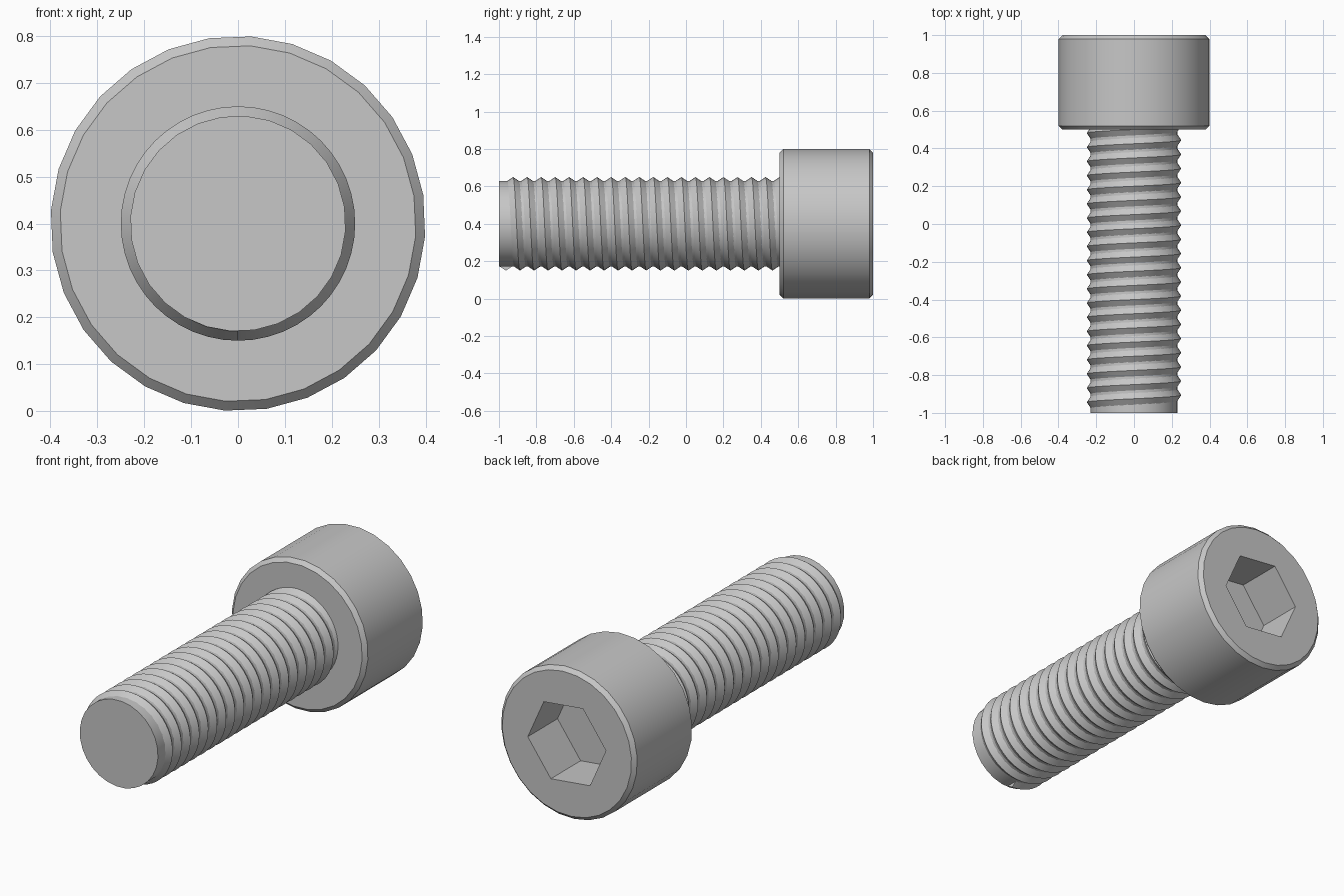
import bpy, bmesh
from math import sin, cos, pi, radians

CENTRE_Z = 0.4
SIDES = 28
PITCH = 0.075

cube = bpy.data.objects.get("Cube")
if cube:
    bpy.data.objects.remove(cube, do_unlink=True)

steel = bpy.data.materials.new("steel_grey")
steel.use_nodes = True
colour = (0.57, 0.57, 0.57, 1)
steel.diffuse_color = colour
steel.node_tree.nodes["Principled BSDF"].inputs["Base Color"].default_value = colour


def polar(radius, angle, y):
    """Point around the screw axis; the angle runs from the top towards +x."""
    return (radius * sin(angle), y, CENTRE_Z + radius * cos(angle))


def ring(bm, radius, y, sides=SIDES, turn=radians(4)):
    return [bm.verts.new(polar(radius, turn + 2 * pi * i / sides, y))
            for i in range(sides)]


def bridge(bm, a, b):
    n = len(a)
    for i in range(n):
        j = (i + 1) % n
        bm.faces.new((a[i], a[j], b[j], b[i]))


def finish(bm, name):
    bmesh.ops.recalc_face_normals(bm, faces=bm.faces)
    mesh = bpy.data.meshes.new(name)
    bm.to_mesh(mesh)
    bm.free()
    mesh.materials.append(steel)
    obj = bpy.data.objects.new(name, mesh)
    bpy.context.collection.objects.link(obj)
    bpy.ops.object.select_all(action='DESELECT')
    obj.select_set(True)
    bpy.context.view_layer.objects.active = obj
    bpy.ops.object.shade_smooth_by_angle(angle=radians(30))
    return obj


# Chamfered cylindrical head with a hexagonal socket
bm = bmesh.new()
profile = [(0.38, 0.5), (0.4, 0.52), (0.4, 0.98), (0.38, 1.0)]
rings = [ring(bm, r, y) for r, y in profile]
for a, b in zip(rings, rings[1:]):
    bridge(bm, a, b)
bm.faces.new(rings[0])
rim, floor = [ring(bm, 0.231, y, 6, radians(36)) for y in (1.0, 0.75)]
bridge(bm, rim, floor)
bm.faces.new(floor)
border = [bm.edges.get((loop[i - 1], loop[i]))
          for loop in (rings[-1], rim) for i in range(len(loop))]
bmesh.ops.triangle_fill(bm, edges=border, use_beauty=True, normal=(0, 1, 0))
finish(bm, "socket_head")

# Plain shank core
bm = bmesh.new()
tip, root = ring(bm, 0.23, -1.0), ring(bm, 0.23, 0.52)
bridge(bm, tip, root)
bm.faces.new(tip)
bm.faces.new(root)
finish(bm, "shank_core")

# Right-handed thread: a triangular ridge swept along a helix from the bottom
bm = bmesh.new()
STEPS, TURNS = 48, 20
section = [(0.226, -0.036), (0.25, 0.0), (0.226, 0.036)]
previous = None
for i in range(STEPS * TURNS + 1):
    angle = pi + 2 * pi * i / STEPS
    crest = -0.9625 + PITCH * i / STEPS
    current = [bm.verts.new(polar(r, angle, crest + dy)) for r, dy in section]
    if previous:
        bridge(bm, previous, current)
    else:
        bm.faces.new(current)
    previous = current
bm.faces.new(previous)
finish(bm, "thread_ridge")
